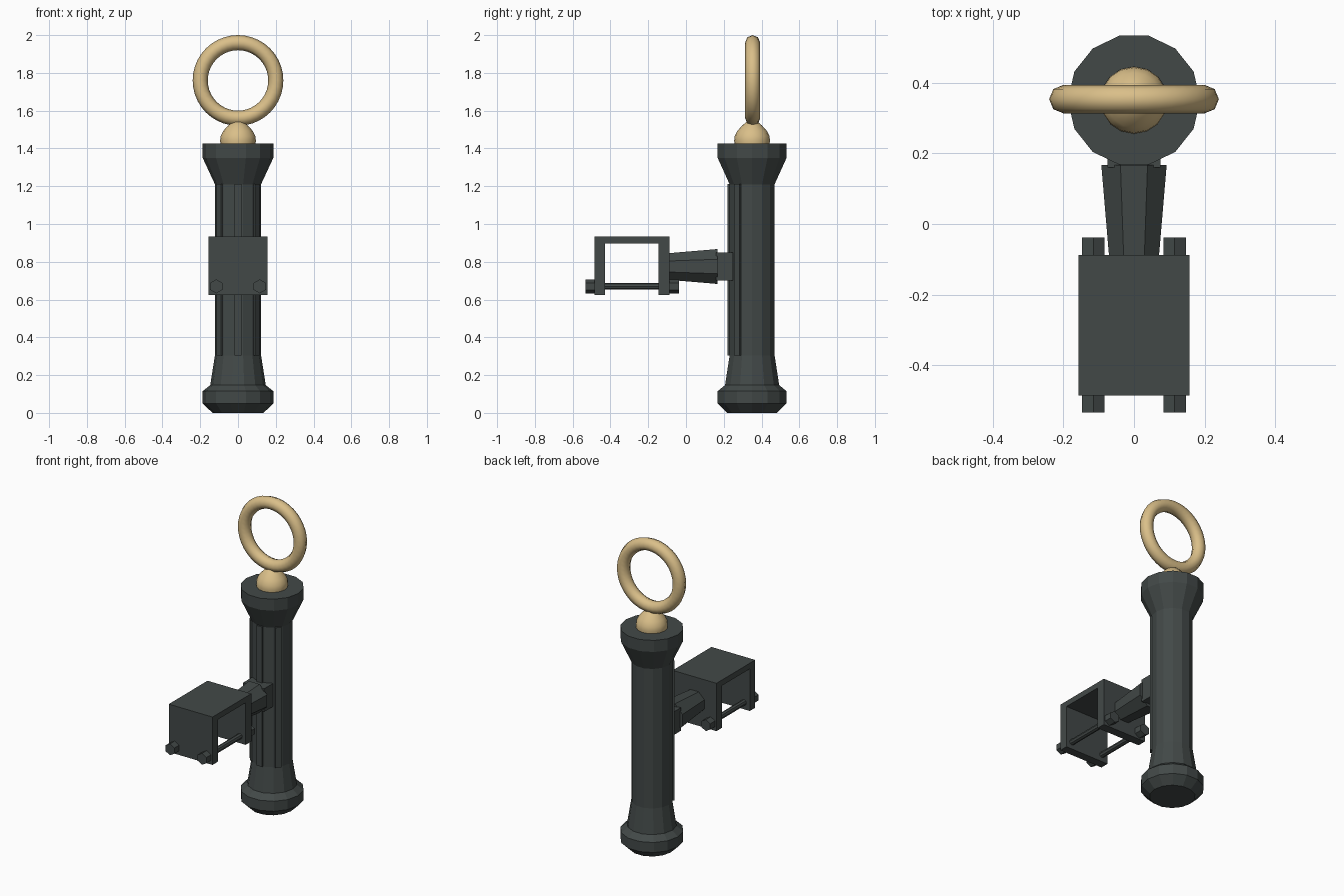
import bpy, bmesh
from math import sin, cos, pi, radians
from mathutils import Matrix, Vector

if "Cube" in bpy.data.objects:
    bpy.data.objects.remove(bpy.data.objects["Cube"], do_unlink=True)


def material(name, rgb):
    m = bpy.data.materials.new(name)
    m.use_nodes = True
    m.diffuse_color = (*rgb, 1)
    m.node_tree.nodes["Principled BSDF"].inputs["Base Color"].default_value = (*rgb, 1)
    return m


IRON = material("dark iron", (0.055, 0.066, 0.064))
BRASS = material("pale brass", (0.70, 0.52, 0.25))
POST_Y = 0.35
BOLT_Z = 0.67


def finish(name, bm, mat, matrix=Matrix(), smooth=False):
    bmesh.ops.recalc_face_normals(bm, faces=bm.faces)
    bm.transform(matrix)
    me = bpy.data.meshes.new(name)
    bm.to_mesh(me)
    bm.free()
    me.materials.append(mat)
    ob = bpy.data.objects.new(name, me)
    bpy.context.collection.objects.link(ob)
    if smooth:
        bpy.context.view_layer.objects.active = ob
        bpy.ops.object.select_all(action='DESELECT')
        ob.select_set(True)
        bpy.ops.object.shade_smooth_by_angle(angle=radians(50))
    return ob


def lathe(name, profile, sides, mat, matrix=Matrix(), phase=0, smooth=False):
    """Turn (radius, height) pairs about z and cap both ends."""
    bm = bmesh.new()
    rings = [[bm.verts.new((r * cos(phase + 2 * pi * k / sides),
                            r * sin(phase + 2 * pi * k / sides), z))
              for k in range(sides)] for r, z in profile]
    for a, b in zip(rings, rings[1:]):
        for k in range(sides):
            j = (k + 1) % sides
            bm.faces.new((a[k], a[j], b[j], b[k]))
    bm.faces.new(rings[0])
    bm.faces.new(rings[-1])
    return finish(name, bm, mat, matrix, smooth)


def box(name, lo, hi, mat=IRON, matrix=Matrix()):
    bm = bmesh.new()
    bmesh.ops.create_cube(bm, size=1)
    lo, hi = Vector(lo), Vector(hi)
    bm.transform(Matrix.Translation((lo + hi) / 2) @ Matrix.Diagonal((*(hi - lo), 1)))
    return finish(name, bm, mat, matrix)


def along_y(x, z):
    """Lay a lathe on its side: its height becomes world y."""
    return Matrix.Translation((x, 0, z)) @ Matrix.Rotation(-pi / 2, 4, 'X')


# Fourteen-sided post with foot and flared head
post_place = Matrix.Translation((0, POST_Y, 0))
lathe("post", [(0.135, 0), (0.187, 0.05), (0.187, 0.115), (0.147, 0.147), (0.122, 0.305),
               (0.122, 1.21), (0.187, 1.35), (0.187, 1.425)], 14, IRON, post_place)

# Raised ribs on the front facets
for label, step in (("right", -2), ("centre", 0), ("left", 2)):
    turn = post_place @ Matrix.Rotation(step * 2 * pi / 14, 4, 'Z')
    box("rib_" + label, (-0.019, -0.131, 0.305), (0.019, -0.1, 1.213), matrix=turn)

# Arm joining post and clamp
box("arm_collar", (-0.075, 0.16, 0.70), (0.075, 0.25, 0.85))
lathe("arm_cone", [(0.076, -0.095), (0.1, 0.167)], 8, IRON, along_y(0, 0.775), phase=pi / 8)

# Open-sided clamp
box("clamp_top", (-0.157, -0.485, 0.898), (0.157, -0.088, 0.935))
box("clamp_front_plate", (-0.157, -0.485, 0.625), (0.157, -0.43, 0.898))
box("clamp_back_plate", (-0.157, -0.145, 0.625), (0.157, -0.088, 0.898))

# Through bolts with hexagonal heads
for side, x in (("right", -0.115), ("left", 0.115)):
    place = along_y(x, BOLT_Z)
    lathe("bolt_rod_" + side, [(0.018, -0.44), (0.018, -0.13)], 8, IRON, place)
    for end, y in (("head", -0.533), ("nut", -0.088)):
        lathe(f"bolt_{end}_{side}", [(0.037, y), (0.037, y + 0.05)], 6, IRON, place,
              phase=pi / 6)

# Brass finial and upright ring
lathe("finial", [(0.09, 1.41), (0.095, 1.44), (0.092, 1.465), (0.078, 1.493),
                 (0.052, 1.522), (0.027, 1.543), (0.008, 1.55)],
      16, BRASS, post_place, smooth=True)

bpy.ops.mesh.primitive_torus_add(major_radius=0.2, minor_radius=0.04, major_segments=40,
                                 minor_segments=8, location=(0, POST_Y + 0.003, 1.76),
                                 rotation=(pi / 2, 0, 0))
ring = bpy.context.object
ring.name = "ring"
ring.data.materials.append(BRASS)
bpy.ops.object.shade_smooth_by_angle(angle=radians(60))
